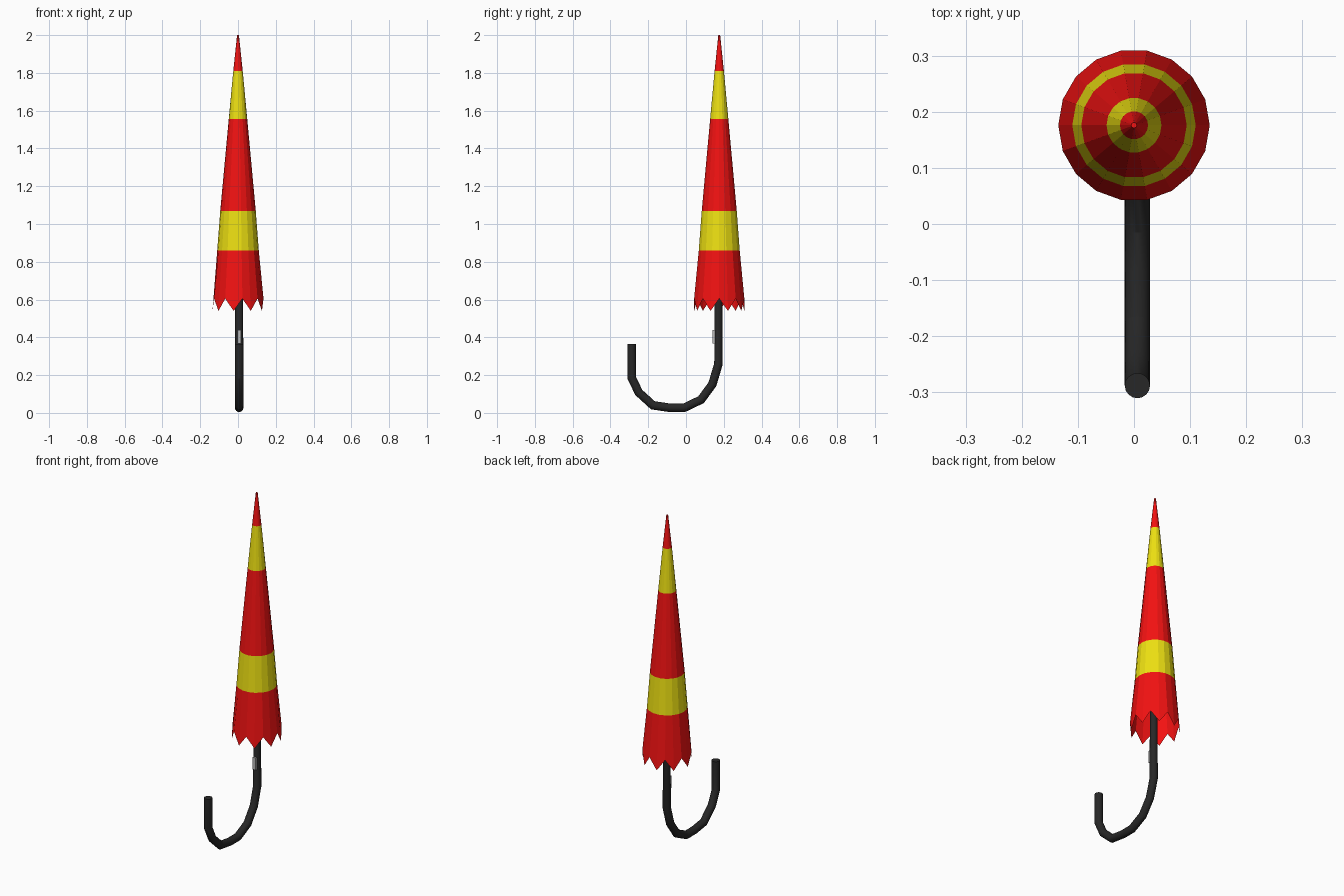
import bpy, bmesh, math
from mathutils import Vector

if "Cube" in bpy.data.objects:
    bpy.data.objects.remove(bpy.data.objects["Cube"])


def material(name, rgb):
    m = bpy.data.materials.new(name)
    m.diffuse_color = (*rgb, 1)
    m.use_nodes = True
    m.node_tree.nodes["Principled BSDF"].inputs["Base Color"].default_value = m.diffuse_color
    return m


RED = material("red", (0.9, 0.006, 0.006))
YELLOW = material("yellow", (0.85, 0.75, 0.006))
BLACK = material("black", (0.02, 0.02, 0.02))
GREY = material("grey", (0.5, 0.5, 0.5))


def bridge(bm, a, b, mat=0):
    n = len(a)
    for i in range(n):
        f = bm.faces.new((a[i], a[(i + 1) % n], b[(i + 1) % n], b[i]))
        f.material_index = mat


def finish(bm, name, mats):
    me = bpy.data.meshes.new(name)
    bm.to_mesh(me)
    bm.free()
    ob = bpy.data.objects.new(name, me)
    bpy.context.collection.objects.link(ob)
    for m in mats:
        me.materials.append(m)
    return ob


# Folded canopy: striped 18-sided cone with a zigzag hem, open below
SIDES, CY = 18, 0.176
profile = [(0.135, 0.54), (0.110, 0.86), (0.094, 1.07),
           (0.049, 1.555), (0.025, 1.81), (0.005, 2.0)]
bm = bmesh.new()
rings = []
for level, (r, z) in enumerate(profile):
    ring = []
    for k in range(SIDES):
        a = 2 * math.pi * k / SIDES
        notch = 0.065 if level == 0 and k % 2 == 0 else 0
        ring.append(bm.verts.new((r * math.cos(a), CY + r * math.sin(a), z + notch)))
    rings.append(ring)
for i in range(len(rings) - 1):
    bridge(bm, rings[i], rings[i + 1], i % 2)
bm.faces.new(rings[-1])
finish(bm, "canopy", [RED, YELLOW])

# Shaft and hooked handle: round tube mitred along a (y, z) path
path = [Vector(p) for p in [
    (0.172, 1.7), (0.172, 0.26), (0.14, 0.152), (0.08, 0.07), (-0.01, 0.027),
    (-0.085, 0.027), (-0.175, 0.04), (-0.25, 0.108), (-0.288, 0.187), (-0.288, 0.365)]]
R, PX, N = 0.0225, 0.006, 16
bm = bmesh.new()
rings = []
for i, p in enumerate(path):
    d_in = (p - path[i - 1]).normalized() if i else (path[1] - p).normalized()
    d_out = (path[i + 1] - p).normalized() if i < len(path) - 1 else d_in
    t = (d_in + d_out).normalized()
    nrm = Vector((-t.y, t.x)) / t.dot(d_in)
    r = 0.015 if i == 0 else R
    ring = []
    for k in range(N):
        a = 2 * math.pi * k / N
        q = p + nrm * r * math.sin(a)
        ring.append(bm.verts.new((PX + r * math.cos(a), q.x, q.y)))
    rings.append(ring)
for a, b in zip(rings, rings[1:]):
    bridge(bm, a, b)
bm.faces.new(rings[0])
bm.faces.new(rings[-1])
bmesh.ops.recalc_face_normals(bm, faces=bm.faces)
shaft = finish(bm, "shaft_and_handle", [BLACK])
bpy.context.view_layer.objects.active = shaft
shaft.select_set(True)
bpy.ops.object.shade_smooth_by_angle(angle=math.radians(24))

# Release button on the front of the shaft
bpy.ops.mesh.primitive_cube_add(size=1, location=(0.007, 0.15, 0.403))
button = bpy.context.object
button.name = "release_button"
button.scale = (0.02, 0.018, 0.072)
button.data.materials.append(GREY)
